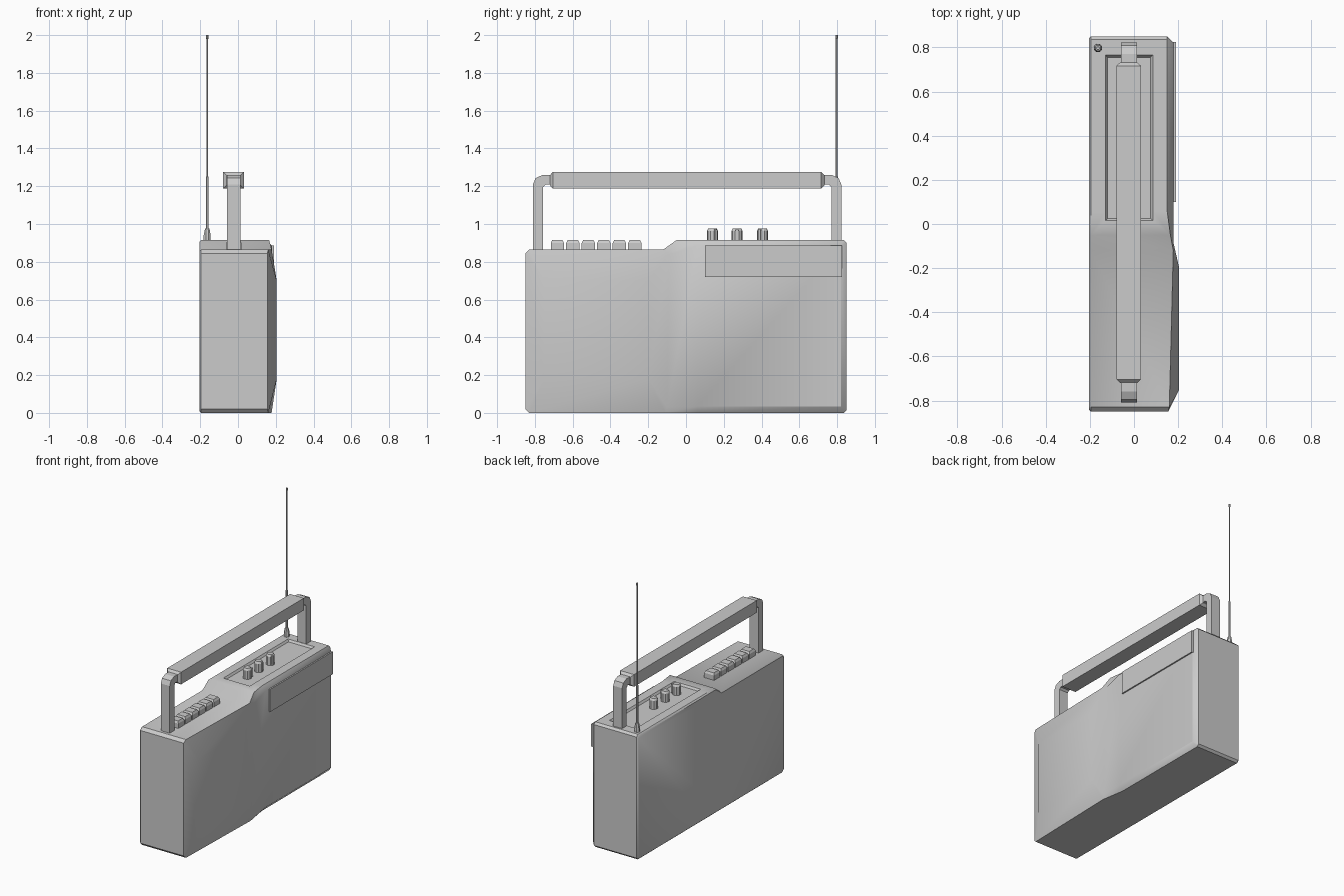
import bpy, bmesh
from math import cos, sin, pi, radians

if "Cube" in bpy.data.objects:
    bpy.data.objects.remove(bpy.data.objects["Cube"])


def make(name, verts, faces, smooth=None):
    me = bpy.data.meshes.new(name)
    me.from_pydata(verts, [], faces)
    bm = bmesh.new()
    bm.from_mesh(me)
    bmesh.ops.recalc_face_normals(bm, faces=bm.faces)
    bm.to_mesh(me)
    bm.free()
    ob = bpy.data.objects.new(name, me)
    bpy.context.collection.objects.link(ob)
    bpy.ops.object.select_all(action='DESELECT')
    bpy.context.view_layer.objects.active = ob
    ob.select_set(True)
    if smooth:
        bpy.ops.object.shade_smooth_by_angle(angle=radians(smooth))
    return ob


def bridge(rings):
    """Side quads between equal-length vertex rings."""
    n = len(rings[0])
    return [(k * n + i, k * n + (i + 1) % n, (k + 1) * n + (i + 1) % n, (k + 1) * n + i)
            for k in range(len(rings) - 1) for i in range(n)]


def loft(name, rings, smooth=None):
    n, m = len(rings[0]), len(rings)
    caps = [tuple(range(n)), tuple(range((m - 1) * n, m * n))]
    return make(name, [v for r in rings for v in r], bridge(rings) + caps, smooth)


def lathe(name, x, y, prof, sides, smooth=None):
    return loft(name, [[(x + r * cos(2 * pi * (i + .5) / sides), y + r * sin(2 * pi * (i + .5) / sides), z)
                        for i in range(sides)] for r, z in prof], smooth)


def rect_z(x0, x1, y0, y1, z, d=0):
    return [(x0 + d, y0 + d, z), (x1 - d, y0 + d, z), (x1 - d, y1 - d, z), (x0 + d, y1 - d, z)]


def extrude_x(name, pts, x0, x1):
    return loft(name, [[(x, y, z) for y, z in pts] for x in (x0, x1)])


# Case: stepped outline (y, z, x of the front rim)
rim = [(-.85, .02, .155), (-.83, 0, .16), (-.11, 0, .178), (.06, 0, .15), (.835, 0, .15),
       (.85, .015, .15), (.85, .9, .15), (.835, .915, .15), (.06, .915, .15), (-.05, .915, .165),
       (-.12, .865, .178), (-.83, .865, .16), (-.85, .845, .155)]
n = len(rim)
front = [(x, y, z) for y, z, x in rim]
back = [(-.195, y, z) for y, z, x in rim]
back_in = [(-.205, y * .99, .45 + (z - .45) * .98) for y, z, x in rim]
# Bulged speaker area (0-3), flat panel (4-7), valley between them (8-9)
inner = [(.205, -.75, .18), (.205, -.2, .18), (.205, -.2, .7), (.205, -.75, .7),
         (.18, .06, .035), (.18, .82, .035), (.18, .82, .885), (.18, .06, .885),
         (.18, -.1, .03), (.18, -.09, .84)]
front_faces = [(0, 1, 13), (1, 2, 14, 13), (2, 21, 14), (2, 3, 17, 21), (3, 4, 18, 17), (4, 5, 18),
               (5, 6, 19, 18), (6, 7, 19), (7, 8, 20, 19), (8, 9, 22, 20), (9, 10, 22), (10, 22, 15),
               (10, 11, 16, 15), (11, 12, 16), (12, 0, 13, 16), (13, 14, 15, 16),
               (14, 21, 22, 15), (21, 17, 20, 22), (17, 18, 19, 20)]
shift = lambda i: i + 2 * n
faces = bridge([back_in, back, front]) + [tuple(range(n))]
faces += [tuple(shift(i) for i in f) for f in front_faces]
case = make("case", back_in + back + front + inner, faces, 40)

# Shallow tray cut into the top
cutter = loft("tray_cutter", [rect_z(-.12, .075, .025, .755, .9), rect_z(-.13, .085, .015, .765, .915),
                              rect_z(-.13, .085, .015, .765, .95)])
cutter.hide_render = True
mod = case.modifiers.new("tray", 'BOOLEAN')
mod.operation = 'DIFFERENCE'
mod.solver = 'EXACT'
mod.object = cutter
bpy.context.view_layer.objects.active = case
bpy.ops.object.modifier_apply(modifier=mod.name)
bpy.data.objects.remove(cutter)

# Tuning scale plate on the front panel
extrude_x("scale_plate", [(.1, .72), (.825, .72), (.825, .885), (.1, .885)], .17, .19)

# Control knobs with pointer ridges
for i, y in enumerate((.14, .27, .405)):
    lathe(f"knob_{i + 1}", -.022, y, [(.03, .895), (.03, .963), (.022, .977)], 10)
    a = (.6, 0, -.5)[i]
    c, s = cos(a), sin(a)
    ridge = [[(-.022 + c * u - s * v, y + s * u + c * v, z)
              for u, v in ((.0, -.007), (.036, -.007), (.036, .007), (0, .007))] for z in (.91, .97)]
    loft(f"knob_pointer_{i + 1}", ridge)

# Row of push buttons
for i in range(6):
    y = -.716 + i * .082
    r = (-.062, .018, y, y + .07)
    loft(f"button_{i + 1}", [rect_z(*r, .85), rect_z(*r, .9), rect_z(*r, .915, .008)])

# Carrying handle: bent strap and thick grip
mid = .006
outer = [(.816, .85), (.816, 1.21), (.802, 1.243), (.765, 1.26)]
inside = [(.763, .85), (.763, 1.195), (.75, 1.208)]
strap = ([(mid + y, z) for y, z in outer] + [(mid - y, z) for y, z in reversed(outer)]
         + [(mid - y, z) for y, z in inside] + [(mid + y, z) for y, z in reversed(inside)])
extrude_x("handle_strap", strap, -.058, .014)


def grip_ring(y, d):
    return [(-.08 + d, y, 1.187 + d), (.032 - d, y, 1.187 + d), (.032 - d, y, 1.276 - d), (-.08 + d, y, 1.276 - d)]


loft("handle_grip", [grip_ring(mid - .727, .018), grip_ring(mid - .71, 0),
                     grip_ring(mid + .71, 0), grip_ring(mid + .727, .018)])

# Telescopic aerial
lathe("aerial", -.163, .797, [(.02, .905), (.02, .94), (.013, .975), (.008, .976), (.008, 1.25),
                              (.005, 1.251), (.005, 1.98), (.007, 1.981), (.007, 2.0)], 8, 40)
